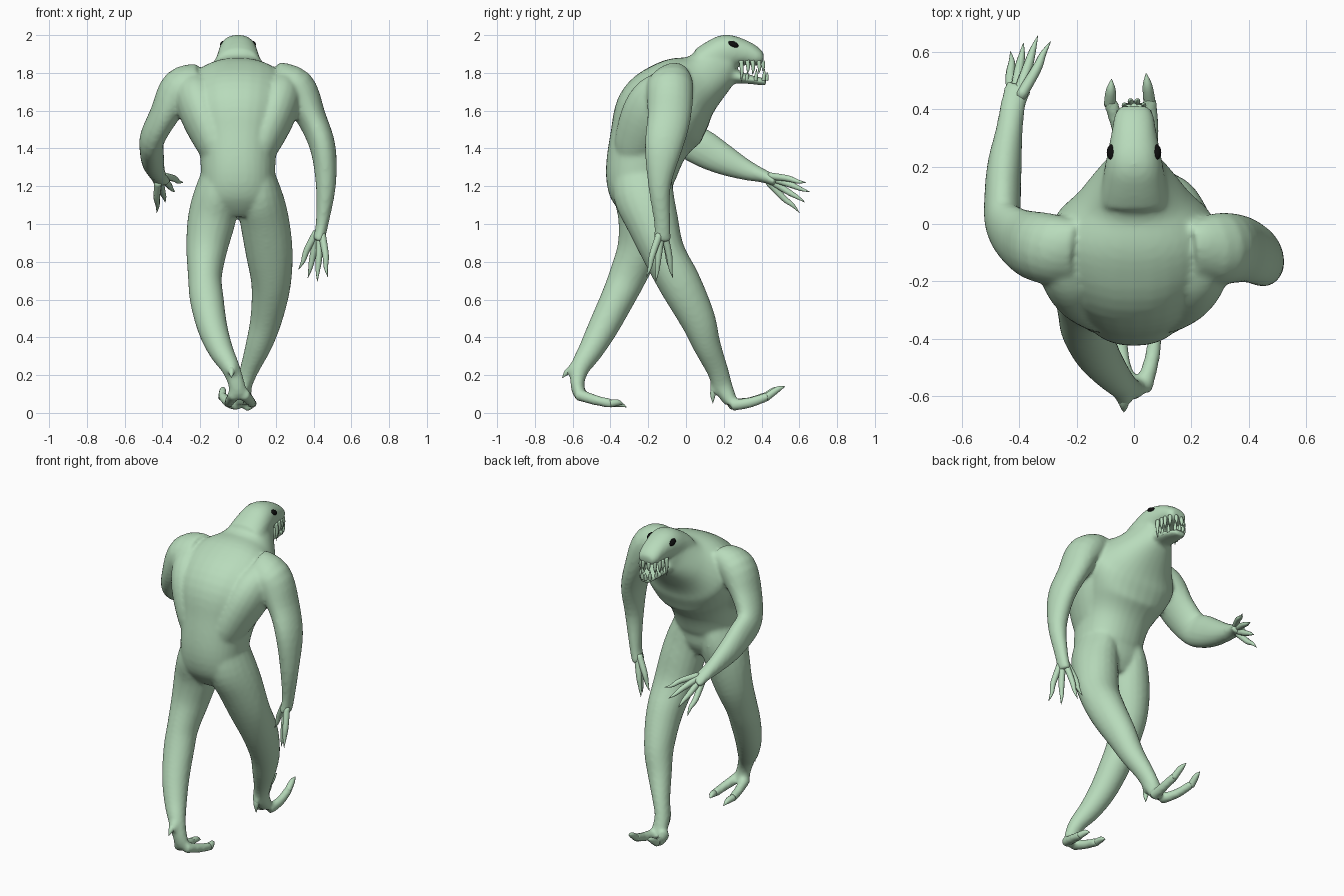
import bpy, bmesh, math
from mathutils import Vector


def material(name, rgb):
    m = bpy.data.materials.new(name)
    m.diffuse_color = (*rgb, 1)
    return m


GREEN = material("pale green skin", (0.48, 0.71, 0.50))
BLACK = material("black eye", (0.004, 0.004, 0.004))


def spline(pts, sub):
    """Catmull-Rom through points of (x, y, z, rx, ry)."""
    out = []
    n = len(pts)
    for i in range(n - 1):
        p = [pts[max(i - 1, 0)], pts[i], pts[i + 1], pts[min(i + 2, n - 1)]]
        for k in range(sub):
            t = k / sub
            out.append([0.5 * (2 * b + (c - a) * t + (2 * a - 5 * b + 4 * c - d) * t * t
                               + (3 * b - a - 3 * c + d) * t ** 3)
                        for a, b, c, d in zip(*p)])
    out.append(list(pts[-1]))
    return out


def tube(bm, pts, sides=20, sub=4, power=1.0):
    """Capped tube with elliptical sections, width kept along x."""
    path = spline(pts, sub)
    rings = []
    for i, p in enumerate(path):
        a, b = path[max(i - 1, 0)], path[min(i + 1, len(path) - 1)]
        t = (Vector(b[:3]) - Vector(a[:3])).normalized()
        u = Vector((1, 0, 0)) - t * t.x
        u.normalize()
        v = t.cross(u)
        ring = []
        for k in range(sides):
            w = 2 * math.pi * k / sides
            c, s = math.cos(w), math.sin(w)
            c = math.copysign(abs(c) ** power, c)
            s = math.copysign(abs(s) ** power, s)
            ring.append(bm.verts.new(Vector(p[:3]) + u * c * max(p[3], 0.001) + v * s * max(p[4], 0.001)))
        rings.append(ring)
    for r, q in zip(rings, rings[1:]):
        for k in range(sides):
            j = (k + 1) % sides
            bm.faces.new((r[k], r[j], q[j], q[k]))
    bm.faces.new(rings[0][::-1])
    bm.faces.new(rings[-1])


def finish(bm, name, mat):
    bmesh.ops.recalc_face_normals(bm, faces=bm.faces)
    me = bpy.data.meshes.new(name)
    bm.to_mesh(me)
    bm.free()
    me.materials.append(mat)
    for f in me.polygons:
        f.use_smooth = True
    ob = bpy.data.objects.new(name, me)
    bpy.context.collection.objects.link(ob)
    return ob


def spike(bm, base, mid, tip, r):
    tube(bm, [(*base, r, r), (*mid, r * 0.8, r * 0.8), (*tip, 0.001, 0.001)], 10, 4)


# Body: overlapping limbs and trunk fused into one skin
body = bmesh.new()
# trunk and neck
tube(body, [(0, -0.22, 1.05, .11, .10), (0, -0.23, 1.13, .195, .155), (0, -0.24, 1.25, .195, .185),
            (0, -0.20, 1.42, .21, .21), (0, -0.13, 1.57, .265, .25), (0, -0.02, 1.685, .285, .215),
            (0, 0.09, 1.765, .19, .15), (0, 0.17, 1.84, .12, .125), (0, 0.22, 1.88, .09, .09)], 32, 5, 0.9)
# shoulder blades and flanks
for s in (-1, 1):
    tube(body, [(s * .09, -.25, 1.32, .07, .10), (s * .12, -.25, 1.42, .10, .13), (s * .19, -.19, 1.58, .115, .15),
                (s * .225, -.13, 1.69, .11, .13), (s * .22, -.08, 1.77, .07, .07)])
# skull with snout
tube(body, [(0, 0.08, 1.85, .12, .08), (0, 0.15, 1.885, .11, .09), (0, 0.22, 1.91, .098, .093), (0, 0.31, 1.905, .08, .068),
            (0, 0.385, 1.88, .066, .044), (0, 0.41, 1.875, .045, .025)], 24, 4, 0.9)
# lower jaw
tube(body, [(0, 0.15, 1.83, .09, .07), (0, 0.25, 1.785, .075, .04), (0, 0.34, 1.765, .062, .024),
            (0, 0.425, 1.75, .04, .02)], 20)
# right arm hanging, left arm reaching forward
tube(body, [(.20, -.10, 1.76, .08, .12), (.305, -.085, 1.72, .105, .125), (.39, -.09, 1.56, .078, .115),
            (.45, -.12, 1.40, .068, .10), (.465, -.14, 1.20, .053, .06), (.445, -.125, 1.0, .034, .043),
            (.425, -.125, .91, .032, .048)])
tube(body, [(-.20, -.10, 1.76, .08, .12), (-.305, -.085, 1.72, .105, .125), (-.39, -.06, 1.58, .078, .115),
            (-.452, .0, 1.46, .066, .10), (-.457, .10, 1.395, .064, .098), (-.45, .21, 1.335, .06, .08),
            (-.435, .32, 1.285, .048, .055), (-.42, .42, 1.25, .044, .034), (-.40, .48, 1.22, .05, .026)])
# right leg forward, left leg back
tube(body, [(.09, -.235, 1.30, .09, .15), (.11, -.225, 1.16, .122, .16), (.14, -.18, 1.02, .13, .14),
            (.165, -.12, .85, .125, .115),
            (.175, -.03, .68, .105, .112), (.15, .06, .50, .085, .095), (.11, .11, .36, .07, .074),
            (.06, .165, .23, .05, .058), (.03, .195, .14, .044, .052), (.025, .24, .055, .05, .035)])
tube(body, [(-.09, -.235, 1.30, .09, .15), (-.11, -.225, 1.16, .122, .16), (-.14, -.225, 1.02, .127, .135),
            (-.165, -.25, .87, .11, .115),
            (-.175, -.31, .72, .09, .10), (-.165, -.365, .60, .09, .09), (-.135, -.44, .45, .08, .08),
            (-.09, -.505, .33, .066, .066), (-.04, -.56, .24, .05, .052), (-.01, -.575, .16, .044, .038),
            (0, -.565, .10, .05, .035)])
# two toes on each foot
TOES = [((-.005, .23, .045), (-.05, .33, .055), (-.083, .43, .09), (-.078, .505, .135)),
        ((.05, .24, .04), (.06, .34, .055), (.052, .44, .09), (.042, .525, .14)),
        ((-.02, -.58, .10), (-.04, -.48, .068), (-.05, -.39, .048), (-.045, -.315, .03)),
        ((.03, -.58, .10), (.06, -.48, .068), (.075, -.39, .048), (.06, -.33, .045))]
for a, b, c, tip in TOES:
    tube(body, [(*a, .033, .033), (*b, .028, .028), (*c, .025, .025)], 14)
# heel knobs that carry the spurs
tube(body, [(.04, .19, .22, .035, .035), (.03, .155, .15, .03, .026), (.03, .143, .10, .018, .018)], 14)
tube(body, [(-.04, -.56, .27, .035, .035), (-.035, -.60, .235, .032, .026), (-.035, -.63, .21, .02, .018)], 14)
skin = finish(body, "body", GREEN)
mod = skin.modifiers.new("fuse", 'REMESH')
mod.mode = 'VOXEL'
mod.voxel_size = 0.011
mod.use_smooth_shade = True
sm = skin.modifiers.new("soften", 'SMOOTH')
sm.factor = 0.5
sm.iterations = 8

# Claws and heel spurs
claws = bmesh.new()
for a, b, c, tip in TOES:
    c, t = Vector(c), Vector(tip)
    spike(claws, c - (t - c) * 0.2, c.lerp(t, 0.5) + Vector((0, 0, .008)), t, 0.021)
spike(claws, (.03, .155, .15), (.03, .143, .10), (.03, .142, .05), 0.02)
spike(claws, (-.035, -.60, .235), (-.035, -.63, .215), (-.035, -.655, .185), 0.02)
finish(claws, "foot_claws", GREEN)

# Fingers: four per hand, from knuckle bases to pointed tips
HANDS = {"left_fingers": ((-.41, .44, 1.24),
                          [(-.43, .60, 1.06), (-.385, .63, 1.115), (-.335, .655, 1.17), (-.29, .635, 1.22)]),
         "right_fingers": ((.43, -.125, .95),
                           [(.32, -.085, .76), (.37, -.07, .715), (.42, -.16, .695), (.475, -.21, .72)])}
for name, (root, tips) in HANDS.items():
    bm = bmesh.new()
    root = Vector(root)
    mean = sum((Vector(t) for t in tips), Vector()) / 4
    for tip in tips:
        tip = Vector(tip)
        spread = (tip - mean) * 0.18
        k1, k2 = root + spread, root.lerp(tip, 0.5) + spread * 0.8
        tube(bm, [(*k1, .02, .02), (*k2, .017, .017), (*root.lerp(tip, 0.78), .011, .011),
                  (*tip, .001, .001)], 10, 4)
    finish(bm, name, GREEN)

# Teeth around both jaws
teeth = bmesh.new()
for s in (-1, 1):
    for x, y, ln in ((.070, .292, .095), (.066, .325, .05), (.062, .352, .055),
                     (.052, .385, .05), (.02, .405, .035)):
        spike(teeth, (s * x * .93, y, 1.865), (s * x, y + .004, 1.845 - ln * .4), (s * x * .95, y, 1.845 - ln), .012)
    for x, y, ln in ((.056, .32, .035), (.050, .368, .045), (.034, .41, .05), (.012, .425, .03)):
        spike(teeth, (s * x * .9, y, 1.76), (s * x, y + .004, 1.775 + ln * .3), (s * x, y + .005, 1.775 + ln), .011)
finish(teeth, "teeth", GREEN)

# Eyes
for s, name in ((-1, "left_eye"), (1, "right_eye")):
    bm = bmesh.new()
    bmesh.ops.create_uvsphere(bm, u_segments=20, v_segments=12, radius=1)
    ob = finish(bm, name, BLACK)
    ob.scale = (.02, .03, .017)
    ob.location = (s * .075, .25, 1.95)
    ob.rotation_euler = (-0.4, 0, 0)
